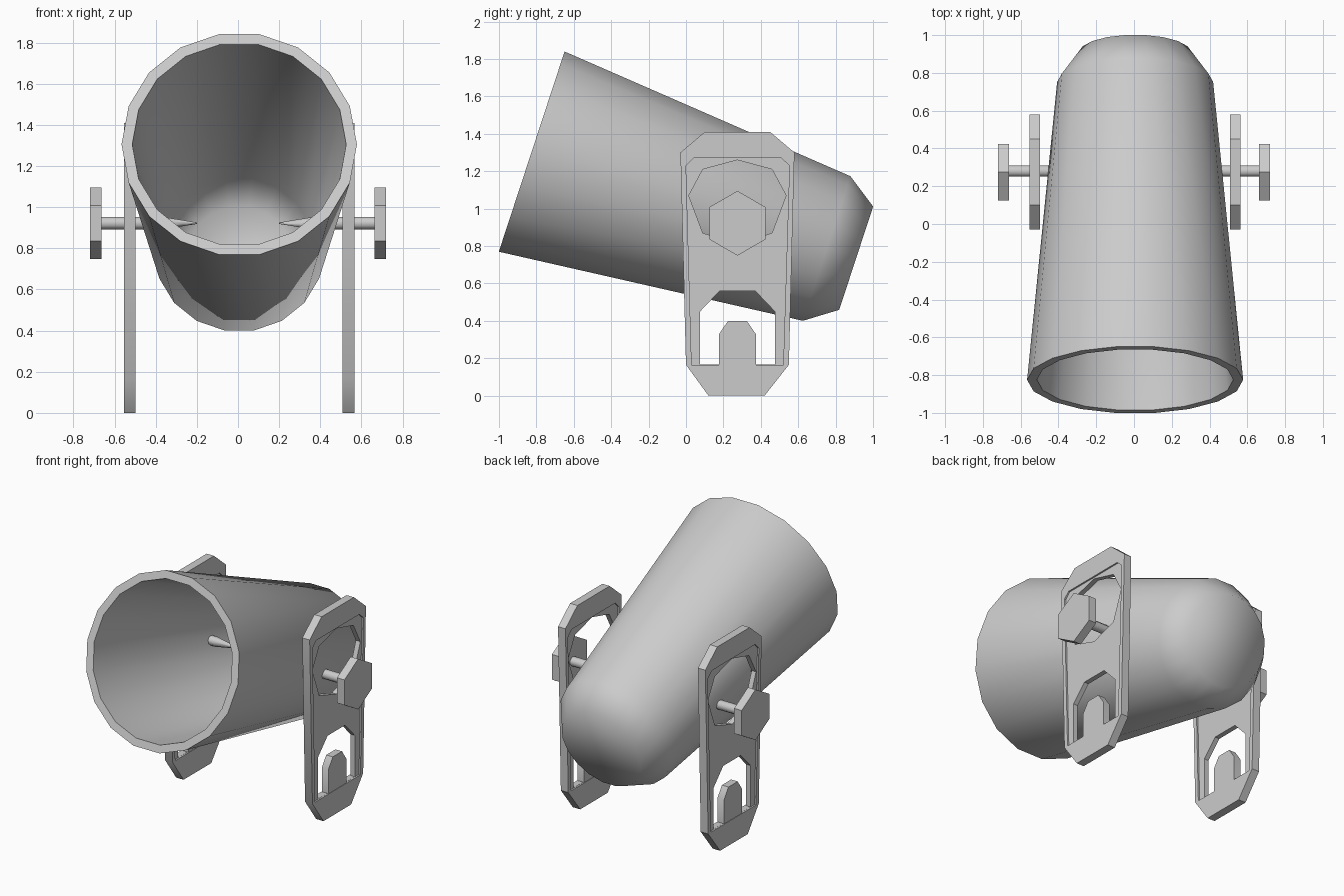
import bpy, bmesh, math
from mathutils import Matrix, Vector

if "Cube" in bpy.data.objects:
    bpy.data.objects.remove(bpy.data.objects["Cube"])

CX = 0.006  # the body and brackets sit a hair off centre


def finish(obj, angle):
    bpy.ops.object.select_all(action='DESELECT')
    obj.select_set(True)
    bpy.context.view_layer.objects.active = obj
    bpy.ops.object.shade_smooth_by_angle(angle=math.radians(angle))


def lathe(name, profile, sides, matrix, phase=0.0, angle=60):
    """Spin (distance, radius) points about local Z, closing both ends."""
    bm = bmesh.new()
    rings = []
    for d, r in profile:
        rings.append([bm.verts.new((r * math.cos(2 * math.pi * i / sides + phase),
                                    r * math.sin(2 * math.pi * i / sides + phase), d))
                      for i in range(sides)])
    for a, b in zip(rings, rings[1:]):
        for i in range(sides):
            j = (i + 1) % sides
            bm.faces.new((a[i], a[j], b[j], b[i]))
    bm.faces.new(rings[0])
    bm.faces.new(rings[-1])
    bmesh.ops.recalc_face_normals(bm, faces=bm.faces)
    me = bpy.data.meshes.new(name)
    bm.to_mesh(me)
    bm.free()
    me.transform(matrix)
    obj = bpy.data.objects.new(name, me)
    bpy.context.collection.objects.link(obj)
    finish(obj, angle)


def plate(name, loops, thickness, x):
    """Extrude (y, z) outlines (first is outer, others holes) along X."""
    cu = bpy.data.curves.new(name, 'CURVE')
    cu.dimensions = '2D'
    cu.fill_mode = 'BOTH'
    cu.extrude = thickness / 2
    for loop in loops:
        sp = cu.splines.new('POLY')
        sp.points.add(len(loop) - 1)
        for p, (u, v) in zip(sp.points, loop):
            p.co = (u, v, 0, 1)
        sp.use_cyclic_u = True
    tmp = bpy.data.objects.new("tmp", cu)
    bpy.context.collection.objects.link(tmp)
    dg = bpy.context.evaluated_depsgraph_get()
    me = bpy.data.meshes.new_from_object(tmp.evaluated_get(dg))
    bpy.data.objects.remove(tmp)
    # local (x, y, z) becomes world (y, z, x)
    me.transform(Matrix(((0, 0, 1, x), (1, 0, 0, 0), (0, 1, 0, 0), (0, 0, 0, 1))))
    bm = bmesh.new()
    bm.from_mesh(me)
    bmesh.ops.remove_doubles(bm, verts=bm.verts, dist=1e-5)
    bmesh.ops.recalc_face_normals(bm, faces=bm.faces)
    bm.to_mesh(me)
    bm.free()
    obj = bpy.data.objects.new(name, me)
    bpy.context.collection.objects.link(obj)
    finish(obj, 35)


# Tilted hollow barrel: outer back, shoulder, rim, then the inner wall
axis = Vector((0, 0.950, -0.312)).normalized()
up = Vector((0, 0.312, 0.950)).normalized()
side = up.cross(axis)
frame = Matrix((side, up, axis)).transposed().to_4x4()
frame.translation = (CX, -0.825, 1.305)
lathe("barrel", [(1.826, 0.295), (1.66, 0.413), (0, 0.572), (0, 0.52),
                 (1.63, 0.365), (1.775, 0.265)], 18, frame)

# Bracket outlines in (y, z)
outer = [(0.12, 0), (0.42, 0), (0.55, 0.165), (0.58, 1.30),
         (0.45, 1.41), (0.10, 1.41), (-0.03, 1.30), (0, 0.165)]
recess = [(0.03, 0.165), (0.52, 0.165), (0.553, 1.23), (0.51, 1.27),
          (0.04, 1.27), (0.0, 1.23)]
ring_hole = [(0.275, 1.26), (0.46, 1.21), (0.535, 1.07), (0.46, 0.87),
             (0.275, 0.81), (0.09, 0.87), (0.015, 1.07), (0.09, 1.21)]
window = [(0.075, 0.166), (0.475, 0.166), (0.475, 0.45), (0.37, 0.56),
          (0.18, 0.56), (0.075, 0.45)]
tongue = [(0.177, 0.15), (0.373, 0.15), (0.373, 0.33), (0.325, 0.40),
          (0.225, 0.40), (0.177, 0.33)]

for tag, s in (("left", -1), ("right", 1)):
    x = CX + s * 0.531
    # Bracket frame, thinner inner panel and the tongue in its window
    plate(tag + "_bracket_frame", [outer, recess], 0.056, x)
    plate(tag + "_bracket_panel", [recess, ring_hole, window], 0.034, x)
    plate(tag + "_bracket_tongue", [tongue], 0.05, x)
    # Pointed axle and hexagonal knob, laid along X
    along = Matrix.Translation((0, 0.28, 0.922)) @ Matrix.Rotation(s * math.pi / 2, 4, 'Y')
    lathe(tag + "_axle", [(0.20, 0.004), (0.36, 0.032), (0.68, 0.032)], 8, along, math.pi / 8)
    knob = Matrix.Translation((0, 0.275, 0.922)) @ Matrix.Rotation(s * math.pi / 2, 4, 'Y')
    lathe(tag + "_knob", [(0.663, 0.173), (0.72, 0.173)], 6, knob, 0, 30)
